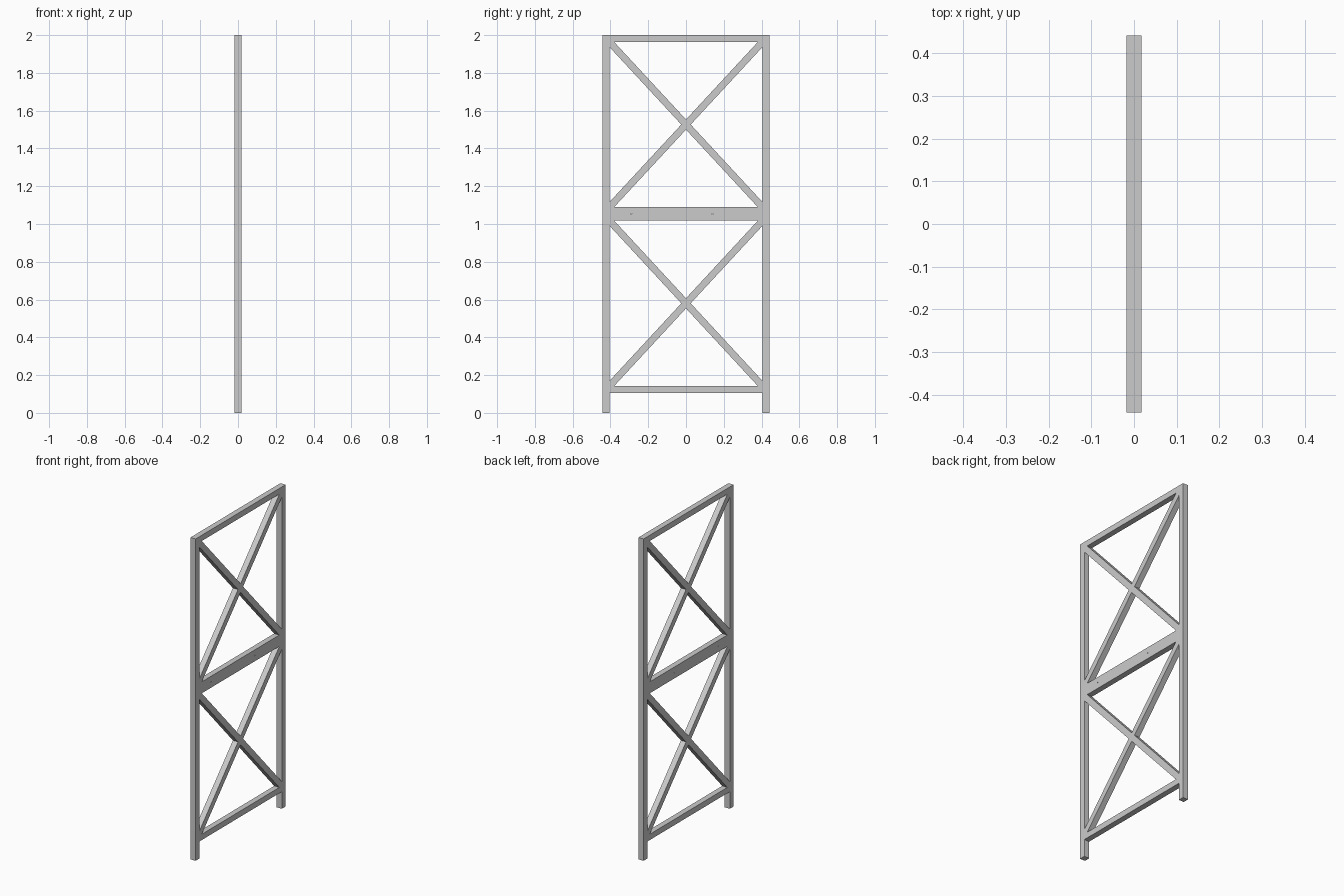
import bpy, bmesh, math

if "Cube" in bpy.data.objects:
    bpy.data.objects.remove(bpy.data.objects["Cube"])

T = 0.036            # tube size
D = 0.0353           # frame depth along x
Y_OUT = 0.4415       # outer half width
Y_IN = Y_OUT - T     # inner half width
HW = 0.0183          # half width of a brace


def plate(name, pts):
    """Extrude a (y, z) outline through the frame depth."""
    bm = bmesh.new()
    front = [bm.verts.new((D / 2, y, z)) for y, z in pts]
    back = [bm.verts.new((-D / 2, y, z)) for y, z in pts]
    bm.faces.new(front)
    bm.faces.new(back[::-1])
    n = len(pts)
    for i in range(n):
        j = (i + 1) % n
        bm.faces.new((front[i], back[i], back[j], front[j]))
    bmesh.ops.recalc_face_normals(bm, faces=bm.faces)
    me = bpy.data.meshes.new(name)
    bm.to_mesh(me)
    bm.free()
    ob = bpy.data.objects.new(name, me)
    bpy.context.collection.objects.link(ob)
    return ob


def bar(name, y0, y1, z0, z1):
    return plate(name, [(y0, z0), (y1, z0), (y1, z1), (y0, z1)])


# Uprights
bar("left_post", -Y_OUT, -Y_IN, 0, 2)
bar("right_post", Y_IN, Y_OUT, 0, 2)

# Cross rails
bar("bottom_rail", -Y_IN, Y_IN, 0.106, 0.142)
middle = bar("middle_rail", -Y_IN, Y_IN, 1.018, 1.089)
bar("top_rail", -Y_IN, Y_IN, 2 - T, 2)

# Tiny bolt holes through the middle rail
for i, y in enumerate((-0.29, 0.14)):
    bpy.ops.mesh.primitive_cylinder_add(vertices=12, radius=0.003, depth=0.1,
                                        location=(0, y, 1.0535),
                                        rotation=(0, math.pi / 2, 0))
    cutter = bpy.context.object
    cutter.name = f"bolt_hole_cutter_{i + 1}"
    cutter.hide_render = True
    cutter.hide_set(True)
    cutter.display_type = 'WIRE'
    mod = middle.modifiers.new("bolt_hole", 'BOOLEAN')
    mod.operation = 'DIFFERENCE'
    mod.object = cutter


# Crossed braces: one full diagonal, the other in two halves butted against it
def cross_brace(name, z0, z1):
    a, zc = Y_IN, (z0 + z1) / 2
    ang = math.atan2(z1 - z0, 2 * a)
    h, v = HW / math.sin(ang), HW / math.cos(ang)
    plate(name + "_long_brace", [(-a, z0), (-a + h, z0), (a, z1 - v),
                                 (a, z1), (a - h, z1), (-a, z0 + v)])
    half = [(-a, z1), (-a, z1 - v), (-h, zc), (0, zc + v), (-a + h, z1)]
    plate(name + "_half_brace_left", half)
    plate(name + "_half_brace_right", [(-y, 2 * zc - z) for y, z in half])


cross_brace("lower", 0.142, 1.018)
cross_brace("upper", 1.089, 2 - T)
